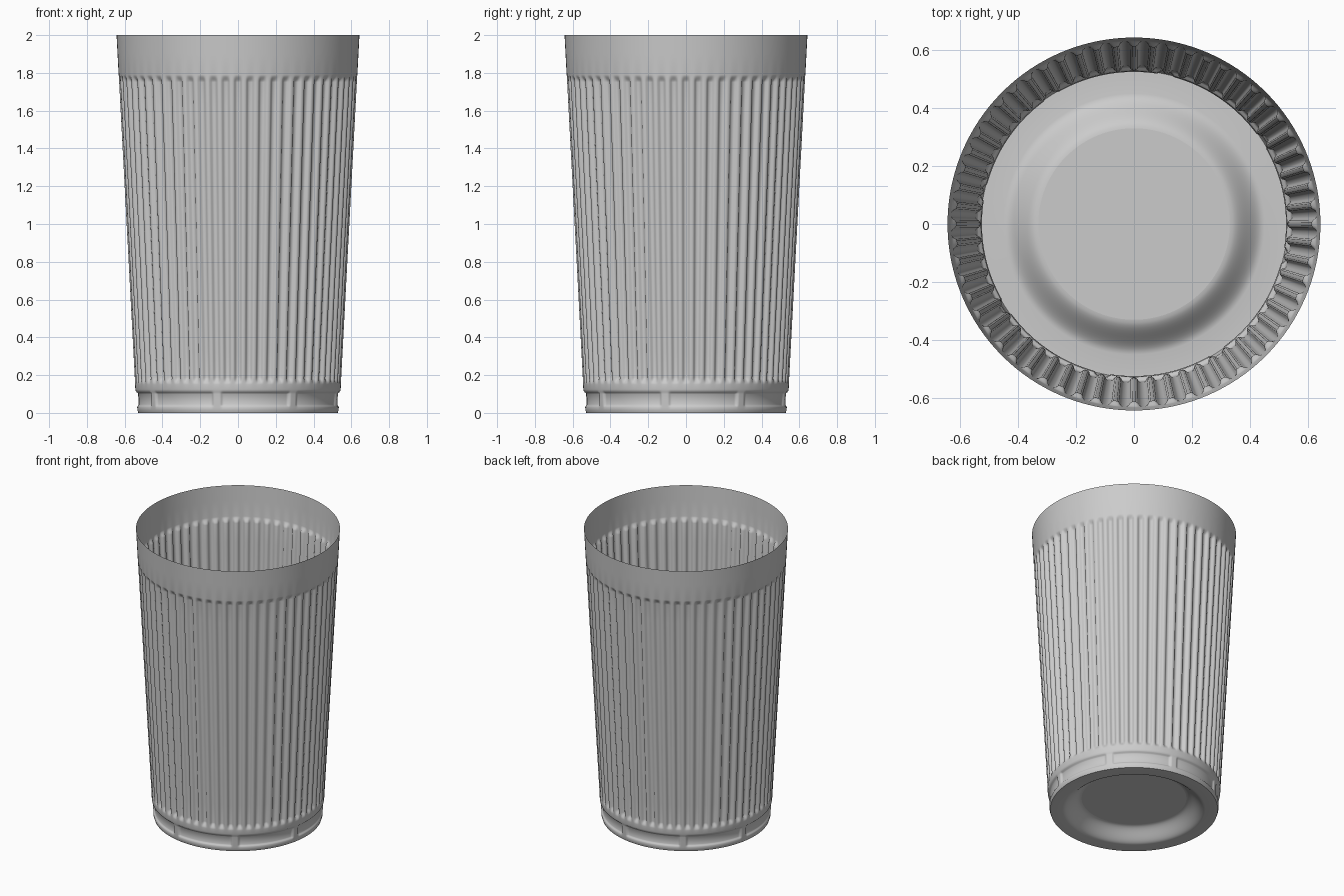
import bpy, bmesh, math

if "Cube" in bpy.data.objects:
    bpy.data.objects.remove(bpy.data.objects["Cube"])

FLUTES, SEG, BARS = 60, 600, 8


def smoothstep(a, b, x):
    t = max(0.0, min(1.0, (x - a) / (b - a)))
    return t * t * (3 - 2 * t)


def wall_radius(a, z):
    # Straight tapered wall
    r = 0.537 + 0.053 * z
    # Rounded vertical flutes pressed inward, fading at both ends
    ends = smoothstep(0.15, 0.19, z) * (1 - smoothstep(1.75, 1.79, z))
    wave = 0.5 + 0.5 * math.cos(FLUTES * a)
    r -= 0.017 * ends * smoothstep(0.1, 0.9, wave)
    # Foot band: slight inset, with deeper windows separated by bars
    r -= 0.005 * (1 - smoothstep(0.10, 0.125, z))
    step = 2 * math.pi / BARS
    off = abs((a - math.radians(-102) + step / 2) % step - step / 2)
    window = smoothstep(0.03, 0.06, off)
    r -= 0.010 * window * smoothstep(0.03, 0.045, z) * (1 - smoothstep(0.10, 0.115, z))
    # Small rounded bottom edge
    return r - 0.004 * (1 - smoothstep(0.0, 0.015, z))


def lathe(name, rows, radius, cap=False):
    bm = bmesh.new()
    rings = []
    for row in rows:
        ring = []
        for i in range(SEG):
            a = 2 * math.pi * i / SEG
            r, z = radius(a, row)
            ring.append(bm.verts.new((r * math.cos(a), r * math.sin(a), z)))
        rings.append(ring)
    for lo, hi in zip(rings, rings[1:]):
        for i in range(SEG):
            j = (i + 1) % SEG
            bm.faces.new((lo[i], lo[j], hi[j], hi[i]))
    if cap:
        bm.faces.new(rings[-1])
    for f in bm.faces:
        f.smooth = len(f.verts) == 4
    mesh = bpy.data.meshes.new(name)
    bm.to_mesh(mesh)
    bm.free()
    ob = bpy.data.objects.new(name, mesh)
    bpy.context.collection.objects.link(ob)
    return ob


# Thin fluted wall, with dense rows where the relief changes
heights = [0, 0.007, 0.015, 0.03, 0.035, 0.04, 0.045, 0.07, 0.10, 0.105, 0.11, 0.115, 0.125]
heights += [0.15 + 0.005 * i for i in range(9)]
heights += [0.19 + 1.56 * i / 12 for i in range(1, 13)]
heights += [1.75 + 0.005 * i for i in range(1, 9)] + [1.9, 2.0]
lathe("cup_wall", heights, lambda a, z: (wall_radius(a, z), z))

# Floor: flat standing ring rising in a soft slope to a raised centre
floor = [(wall_radius(0, 0), 0.0), (0.45, 0.0)]
for i in range(1, 13):
    t = i / 12
    floor.append((0.45 - 0.12 * t, 0.08 * smoothstep(0, 1, t)))
lathe("cup_floor", floor, lambda a, p: p, cap=True)
